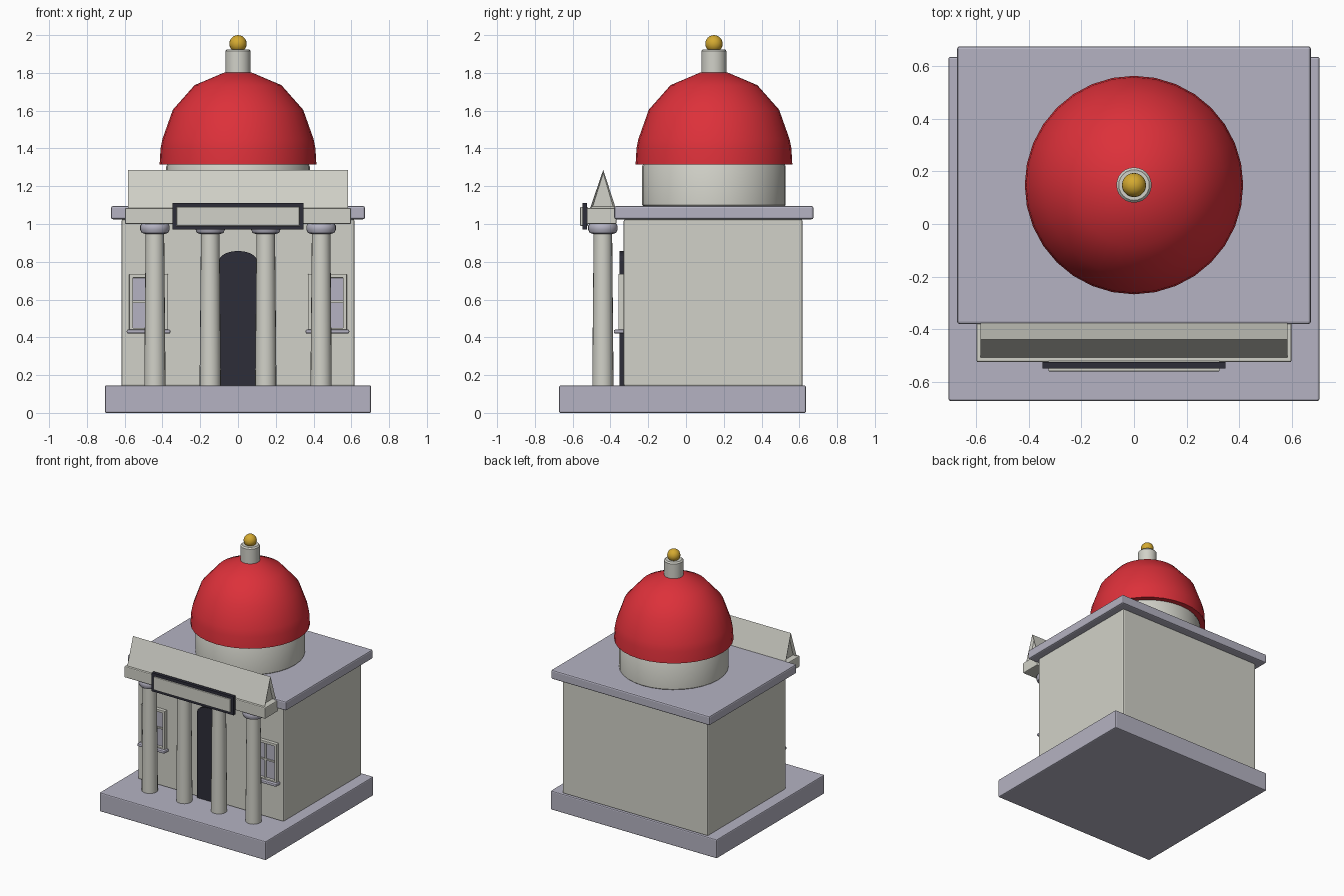
import bpy, bmesh, math

if "Cube" in bpy.data.objects:
    bpy.data.objects.remove(bpy.data.objects["Cube"])


def mat(name, rgb):
    m = bpy.data.materials.new(name)
    m.diffuse_color = (*rgb, 1)
    m.use_nodes = True
    m.node_tree.nodes["Principled BSDF"].inputs["Base Color"].default_value = m.diffuse_color
    return m


STONE = mat("light_stone", (0.64, 0.64, 0.58))
LAV = mat("lavender_grey", (0.46, 0.45, 0.54))
RED = mat("dome_red", (0.72, 0.03, 0.042))
GOLD = mat("gold", (0.66, 0.40, 0.03))
DARK = mat("dark_slate", (0.026, 0.026, 0.04))


def finish(name, bm, material, bevel=0, smooth=True):
    bmesh.ops.recalc_face_normals(bm, faces=bm.faces)
    me = bpy.data.meshes.new(name)
    bm.to_mesh(me)
    bm.free()
    me.materials.append(material)
    ob = bpy.data.objects.new(name, me)
    bpy.context.collection.objects.link(ob)
    bpy.ops.object.select_all(action='DESELECT')
    bpy.context.view_layer.objects.active = ob
    ob.select_set(True)
    if smooth:
        bpy.ops.object.shade_smooth_by_angle(angle=math.radians(35))
    if bevel:
        b = ob.modifiers.new("bevel", 'BEVEL')
        b.width, b.segments = bevel, 2
    return ob


def box(name, x0, x1, y0, y1, z0, z1, material, bevel=0):
    bm = bmesh.new()
    bmesh.ops.create_cube(bm, size=1)
    for v in bm.verts:
        v.co = ((x0 + x1) / 2 + v.co.x * (x1 - x0),
                (y0 + y1) / 2 + v.co.y * (y1 - y0),
                (z0 + z1) / 2 + v.co.z * (z1 - z0))
    return finish(name, bm, material, bevel, smooth=False)


def lathe(name, profile, cx, cy, material, n=32):
    """Revolve (radius, z) points round a vertical axis, capping both ends."""
    bm = bmesh.new()
    rings = [[bm.verts.new((cx + r * math.cos(2 * math.pi * i / n),
                            cy + r * math.sin(2 * math.pi * i / n), z))
              for i in range(n)] for r, z in profile]
    for a, b in zip(rings, rings[1:]):
        for i in range(n):
            j = (i + 1) % n
            bm.faces.new((a[i], a[j], b[j], b[i]))
    bm.faces.new(rings[0])
    bm.faces.new(rings[-1])
    return finish(name, bm, material)


def prism(name, pts, axis, d0, d1, material):
    """Extrude a 2D outline along x (pts = y,z) or y (pts = x,z)."""
    bm = bmesh.new()
    place = (lambda p, d: (d, *p)) if axis == 'x' else (lambda p, d: (p[0], d, p[1]))
    a = [bm.verts.new(place(p, d0)) for p in pts]
    b = [bm.verts.new(place(p, d1)) for p in pts]
    caps = [bm.faces.new(a), bm.faces.new(b)]
    for i in range(len(pts)):
        j = (i + 1) % len(pts)
        bm.faces.new((a[i], a[j], b[j], b[i]))
    bmesh.ops.recalc_face_normals(bm, faces=bm.faces)
    if axis == 'x':  # recessed gable ends
        bmesh.ops.inset_individual(bm, faces=caps, thickness=0.018, depth=-0.02)
    return finish(name, bm, material, smooth=False)


# Main masses
box("base_slab", -0.705, 0.705, -0.672, 0.635, 0, 0.145, LAV, 0.008)
box("walls", -0.617, 0.617, -0.33, 0.617, 0.14, 1.025, STONE, 0.01)
box("roof_slab", -0.672, 0.672, -0.38, 0.675, 1.025, 1.095, LAV, 0.01)

# Dome group
CY = 0.148
lathe("drum", [(0.37, 1.09), (0.38, 1.1), (0.38, 1.305), (0.37, 1.325)], 0, CY, STONE)
lathe("dome", [(0.36, 1.315), (0.415, 1.315), (0.41, 1.40), (0.40, 1.45), (0.345, 1.605),
               (0.23, 1.735), (0.07, 1.803)], 0, CY, RED)
lathe("finial_post", [(0.067, 1.79), (0.067, 1.915), (0.058, 1.925)], 0, CY, STONE, 24)
bm = bmesh.new()
bmesh.ops.create_uvsphere(bm, u_segments=20, v_segments=12, radius=0.046)
bmesh.ops.translate(bm, verts=bm.verts, vec=(0, CY, 1.954))
finish("finial_ball", bm, GOLD)

# Portico columns with capitals
for i, x in enumerate((-0.44, -0.147, 0.147, 0.44)):
    lathe(f"column_{i}", [(0.056, 0.14), (0.056, 0.2), (0.049, 0.96)], x, -0.44, STONE, 20)
    lathe(f"capital_{i}", [(0.055, 0.948), (0.07, 0.953), (0.078, 0.97), (0.078, 0.99),
                           (0.07, 1.002)], x, -0.44, LAV, 24)

# Entablature, pediment and blank sign
box("entablature", -0.598, 0.598, -0.525, -0.368, 1.0, 1.085, STONE, 0.006)
prism("pediment", [(-0.508, 1.083), (-0.372, 1.083), (-0.438, 1.287)], 'x', -0.583, 0.583, STONE)
box("sign_back", -0.325, 0.325, -0.56, -0.52, 0.99, 1.09, STONE, 0.003)
for s, z0, z1 in (("bottom", 0.97, 0.99), ("top", 1.09, 1.112)):
    box(f"sign_frame_{s}", -0.347, 0.347, -0.549, -0.524, z0, z1, DARK)
for s in (-1, 1):
    xs = sorted((s * 0.325, s * 0.347))
    box(f"sign_frame_side_{s}", *xs, -0.549, -0.524, 0.97, 1.112, DARK)

# Arched door
arch = [(0.1 * math.cos(math.pi * i / 12), 0.805 + 0.052 * math.sin(math.pi * i / 12))
        for i in range(13)]
prism("door", [(-0.1, 0.145), (0.1, 0.145)] + arch, 'y', -0.352, -0.32, DARK)

# Two windows: frame, glazing bars, glass and sill
for s, side in ((-1, "left"), (1, "right")):
    def part(name, a, b, y0, z0, z1, m, bev=0):
        xa, xb = sorted((s * a, s * b))
        box(f"{side}_window_{name}", xa, xb, y0, -0.32, z0, z1, m, bev)
    part("glass", 0.385, 0.56, -0.336, 0.44, 0.72, LAV)
    part("frame_inner", 0.371, 0.391, -0.357, 0.43, 0.735, STONE, 0.003)
    part("frame_outer", 0.556, 0.576, -0.357, 0.43, 0.735, STONE, 0.003)
    part("frame_top", 0.371, 0.576, -0.357, 0.715, 0.735, STONE, 0.003)
    part("frame_bottom", 0.371, 0.576, -0.357, 0.43, 0.45, STONE, 0.003)
    part("bar_upright", 0.468, 0.479, -0.345, 0.44, 0.72, STONE)
    part("bar_cross", 0.385, 0.56, -0.345, 0.583, 0.594, STONE)
    part("sill", 0.358, 0.589, -0.382, 0.42, 0.441, LAV, 0.007)
